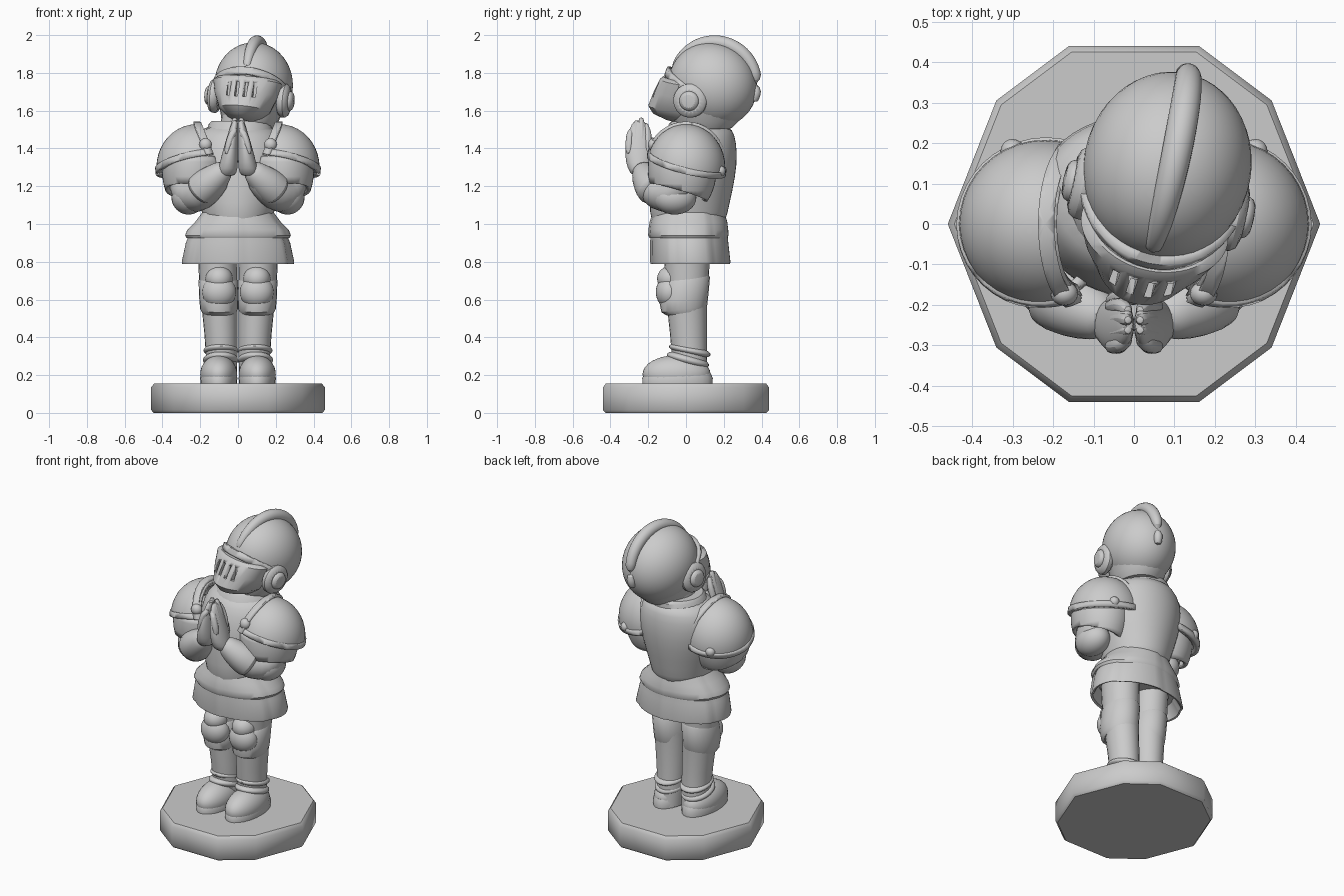
import bpy, bmesh
from math import sin, cos, pi, radians
from mathutils import Matrix, Vector

cube = bpy.data.objects.get("Cube")
if cube:
    bpy.data.objects.remove(cube, do_unlink=True)

stone = bpy.data.materials.new("stone grey")
stone.use_nodes = True
stone.diffuse_color = (0.6, 0.6, 0.6, 1)
stone.node_tree.nodes["Principled BSDF"].inputs["Base Color"].default_value = (0.6, 0.6, 0.6, 1)

# The head is turned towards the model's right and leans slightly left
HEAD = (Matrix.Translation((0.072, 0.13, 1.62)) @ Matrix.Rotation(radians(4), 4, 'Y')
        @ Matrix.Rotation(radians(-12), 4, 'Z') @ Matrix.Translation((0, 0, -1.62)))


def finish(name, bm, mat=None, mirror=False, subsurf=0, solid=0, angle=40):
    bmesh.ops.recalc_face_normals(bm, faces=bm.faces)
    if mat:
        bm.transform(mat)
    me = bpy.data.meshes.new(name)
    bm.to_mesh(me)
    bm.free()
    me.materials.append(stone)
    ob = bpy.data.objects.new(name, me)
    bpy.context.collection.objects.link(ob)
    if solid:
        m = ob.modifiers.new("Thickness", 'SOLIDIFY')
        m.thickness, m.offset = solid, -1
    if subsurf:
        m = ob.modifiers.new("Smooth", 'SUBSURF')
        m.levels = m.render_levels = subsurf
    if mirror:
        ob.modifiers.new("Mirror", 'MIRROR')
    bpy.ops.object.select_all(action='DESELECT')
    ob.select_set(True)
    bpy.context.view_layer.objects.active = ob
    bpy.ops.object.shade_smooth_by_angle(angle=radians(angle))
    return ob


def skin(bm, rings):
    """Bridge rings of points and cap both ends."""
    vs = [[bm.verts.new(p) for p in r] for r in rings]
    n = len(vs[0])
    for a, b in zip(vs, vs[1:]):
        for i in range(n):
            j = (i + 1) % n
            bm.faces.new((a[i], a[j], b[j], b[i]))
    bm.faces.new(vs[0])
    bm.faces.new(vs[-1])


def loft(name, rings, n=24, tilt=0, pleat=0, **kw):
    """Rings are (z, centre x, half width, front y, back y)."""
    bm = bmesh.new()
    out = []
    for z, cx, rx, y0, y1 in rings:
        cy, ry = (y0 + y1) / 2, (y1 - y0) / 2
        ring = []
        for i in range(n):
            a = 2 * pi * i / n
            k = 1 + pleat * ((6 * i / n + 0.4) % 1)
            y = ry * k * sin(a)
            ring.append((cx + rx * k * cos(a), cy + y, z + tilt * y))
        out.append(ring)
    skin(bm, out)
    return finish(name, bm, **kw)


def limb(name, path, n=14, subsurf=1, **kw):
    """Round tube through (x, y, z, radius) points."""
    bm = bmesh.new()
    pts = [Vector(p[:3]) for p in path]
    out = []
    for i, p in enumerate(path):
        d = pts[min(i + 1, len(pts) - 1)] - pts[max(i - 1, 0)]
        q = d.to_track_quat('Z', 'X' if abs(d.normalized().x) < 0.8 else 'Y')
        out.append([pts[i] + q @ Vector((p[3] * cos(t), p[3] * sin(t), 0))
                    for t in (2 * pi * k / n for k in range(n))])
    skin(bm, out)
    return finish(name, bm, subsurf=subsurf, **kw)


def ball(name, centre, radii, cuts=(), rot=(0, 'X'), seg=32, **kw):
    """Ellipsoid; each cut (point, normal) removes what lies along its normal."""
    bm = bmesh.new()
    bmesh.ops.create_uvsphere(bm, u_segments=seg, v_segments=seg // 2, radius=1)
    bm.transform(Matrix.Translation(centre) @ Matrix.Rotation(radians(rot[0]), 4, rot[1])
                 @ Matrix.Diagonal((*radii, 1)))
    for co, no in cuts:
        bmesh.ops.bisect_plane(bm, geom=bm.verts[:] + bm.edges[:] + bm.faces[:],
                               plane_co=co, plane_no=no, clear_outer=True)
    return finish(name, bm, **kw)


# Ten-sided base
bm = bmesh.new()
quarter = [(0.46, 0), (0.34, 0.305), (0.16, 0.44)]
half = quarter + [(-x, y) for x, y in reversed(quarter)]
outline = half + [(x, -y) for x, y in reversed(half[1:-1])]
skin(bm, [[(x * s, y * s, z) for x, y in outline]
          for z, s in ((0, 0.97), (0.015, 1), (0.135, 1), (0.155, 0.965))])
finish("base", bm, angle=44)

# Feet and legs
ball("shoe", (0.102, -0.05, 0.205), (0.098, 0.18, 0.1), [((0, 0, 0.15), (0, 0, -1))], mirror=True)
loft("shoe_sole", [(0.15, 0.102, 0.095, -0.23, 0.14), (0.185, 0.102, 0.099, -0.232, 0.142),
                   (0.21, 0.102, 0.09, -0.215, 0.13)], mirror=True)
loft("leg", [(0.16, 0.09, 0.08, -0.06, 0.12), (0.3, 0.086, 0.084, -0.075, 0.11),
             (0.42, 0.09, 0.088, -0.085, 0.11), (0.56, 0.097, 0.095, -0.1, 0.11),
             (0.7, 0.104, 0.102, -0.11, 0.12), (0.9, 0.11, 0.105, -0.12, 0.13)], mirror=True)
ball("ankle_ring", (0.09, 0.02, 0.33), (0.093, 0.112, 0.03), rot=(-12, 'X'), mirror=True)
ball("instep_ring", (0.092, 0.01, 0.28), (0.094, 0.115, 0.035), rot=(-15, 'X'), mirror=True)
loft("knee_guard", [(0.53, 0.1, 0.09, -0.1, 0.1), (0.55, 0.1, 0.1, -0.13, 0.112),
                    (0.6, 0.102, 0.103, -0.14, 0.118), (0.7, 0.104, 0.105, -0.125, 0.127),
                    (0.72, 0.104, 0.095, -0.1, 0.115)], tilt=0.15, mirror=True)
ball("knee_cap", (0.1, -0.085, 0.64), (0.09, 0.075, 0.088), mirror=True)
ball("knee_crown", (0.1, -0.075, 0.71), (0.072, 0.078, 0.07), mirror=True)

# Two-tier armoured skirt, hollow below
loft("skirt_lower", [(0.86, 0, 0.24, -0.14, 0.18), (0.79, 0, 0.28, -0.165, 0.215),
                     (0.787, 0, 0.29, -0.18, 0.226), (0.8, 0, 0.293, -0.182, 0.228),
                     (0.9, 0, 0.272, -0.183, 0.217), (0.98, 0, 0.24, -0.178, 0.21)],
     n=60, pleat=0.04)
loft("skirt_upper", [(0.95, 0, 0.24, -0.16, 0.19), (0.925, 0, 0.268, -0.187, 0.212),
                     (0.94, 0, 0.277, -0.195, 0.22), (0.97, 0, 0.265, -0.193, 0.218),
                     (1.01, 0, 0.225, -0.188, 0.213), (1.06, 0, 0.188, -0.17, 0.2)],
     n=60, pleat=0.03)

# Body and neck
loft("breastplate", [(0.99, 0, 0.16, -0.15, 0.18), (1.02, 0, 0.185, -0.19, 0.215),
                     (1.1, 0, 0.2, -0.195, 0.23), (1.25, 0, 0.245, -0.19, 0.265),
                     (1.38, 0, 0.26, -0.17, 0.275), (1.47, 0, 0.23, -0.13, 0.26),
                     (1.53, 0, 0.17, -0.08, 0.235)], subsurf=1)
loft("collar", [(1.44, 0.01, 0.19, -0.12, 0.24), (1.53, 0.01, 0.165, -0.09, 0.235),
                (1.545, 0.01, 0.15, -0.075, 0.22)])
loft("neck", [(1.48, 0.03, 0.13, -0.07, 0.2), (1.62, 0.05, 0.13, -0.06, 0.24)])

# Shoulder armour
C, R = (0.22, 0, 1.3), (0.212, 0.208, 0.228)
SLOPE = Vector((0.2, 0.25, 1))
low = ((0.3, 0, 1.29), -SLOPE)
inner = ((0.1, 0, 1.3), (-1, 0, 0.4))
ball("shoulder_plate", C, R, [low, inner], solid=0.03, seg=40, mirror=True)
ball("shoulder_rim", C, [r + 0.007 for r in R], [low, inner, ((0.3, 0, 1.325), SLOPE)],
     solid=0.03, seg=40, mirror=True)
ball("shoulder_flange", C, [r + 0.015 for r in R],
     [inner, ((0.14, 0, 1.3), (1, 0, -0.4)), low], solid=0.03, seg=40, mirror=True)
ball("upper_arm_plate", (0.235, -0.02, 1.29), (0.168, 0.182, 0.25),
     [((0.3, 0, 1.16), (0.1, -0.3, -1)), ((0.3, 0, 1.36), (0, 0, 1)), inner],
     solid=0.025, seg=40, mirror=True)
ball("front_rivet", (0.172, -0.172, 1.42), (0.034, 0.03, 0.034), seg=16, mirror=True)
ball("back_rivet", (0.3, 0.18, 1.28), (0.03, 0.03, 0.03), seg=16, mirror=True)

# Bent arms and gauntlets
limb("arm", [(0.25, 0.02, 1.42, 0.08), (0.275, 0.0, 1.3, 0.1), (0.275, -0.04, 1.19, 0.1),
             (0.25, -0.09, 1.145, 0.1), (0.2, -0.145, 1.16, 0.098), (0.14, -0.19, 1.21, 0.085),
             (0.08, -0.225, 1.27, 0.065)], mirror=True)
ball("elbow_cup", (0.262, -0.06, 1.14), (0.09, 0.115, 0.09), rot=(20, 'Y'), mirror=True)
limb("gauntlet_cuff", [(0.205, -0.16, 1.17, 0.07), (0.2, -0.165, 1.175, 0.1),
                       (0.145, -0.2, 1.225, 0.088), (0.09, -0.225, 1.27, 0.068),
                       (0.06, -0.235, 1.31, 0.045)], mirror=True)
loft("palm", [(1.25, 0.06, 0.045, -0.28, -0.2), (1.29, 0.053, 0.052, -0.31, -0.185),
              (1.36, 0.044, 0.044, -0.325, -0.175), (1.44, 0.033, 0.033, -0.318, -0.185),
              (1.51, 0.021, 0.022, -0.298, -0.2), (1.55, 0.014, 0.014, -0.275, -0.22)],
     subsurf=1, mirror=True)
for i, tip in enumerate((1.51, 1.55, 1.565, 1.535)):
    y = -0.302 + 0.033 * i
    limb(f"finger_{i + 1}", [(0.06, y, 1.36, 0.018), (0.05, y, 1.42, 0.022),
                             (0.032, y + 0.004, 1.48, 0.021),
                             (0.018, y * 0.75 - 0.06, tip - 0.02, 0.018),
                             (0.014, y * 0.75 - 0.06, tip, 0.011)], n=8, mirror=True)
limb("thumb", [(0.055, -0.2, 1.31, 0.03), (0.038, -0.182, 1.38, 0.027),
               (0.02, -0.178, 1.44, 0.02), (0.016, -0.18, 1.46, 0.01)], n=8, mirror=True)

# Helmet dome, crest and brow
D, S = (0, 0.012, 1.735), (0.207, 0.238, 0.225)
ball("helmet_dome", D, S, rot=(-25, 'X'), mat=HEAD, seg=48)
loft("helmet_skirt", [(1.51, 0, 0.125, -0.16, 0.115), (1.55, 0, 0.15, -0.2, 0.155),
                      (1.65, 0, 0.18, -0.19, 0.2)], mat=HEAD)
arc = [radians(22 + 10 * i) for i in range(19)]
limb("helmet_crest", [(0, 0.02 - 0.23 * cos(a), 1.735 + 0.23 * sin(a),
                       0.024 + 0.016 * sin(pi * i / 18)) for i, a in enumerate(arc)],
     n=10, mat=HEAD)
lean = Vector((0, 0.6, 1))
ball("helmet_brow", (0, 0, 1.74), (0.215, 0.252, 0.23),
     [((0, -0.24, 1.79), -lean), ((0, -0.24, 1.835), lean), ((0, -0.04, 0), (0, 1, 0))],
     solid=0.035, mat=HEAD, seg=48)

# Visor with four cut slits
visor = loft("visor", [(1.535, 0, 0.05, -0.24, -0.05), (1.56, 0, 0.09, -0.31, -0.02),
                       (1.6, 0, 0.135, -0.335, -0.02), (1.68, 0, 0.168, -0.303, -0.02),
                       (1.75, 0, 0.185, -0.268, -0.02), (1.765, 0, 0.165, -0.25, -0.02)],
             n=48, tilt=-0.15, mat=HEAD)
bm = bmesh.new()
for x in (-0.07, -0.023, 0.023, 0.07):
    bmesh.ops.create_cube(bm, size=1, matrix=Matrix.Translation((x, -0.33, 1.71))
                          @ Matrix.Diagonal((0.018, 0.13, 0.075, 1)))
slits = finish("slit_cutter", bm, mat=HEAD)
slits.hide_render = True
slits.hide_set(True)
cut = visor.modifiers.new("Slits", 'BOOLEAN')
cut.operation, cut.object = 'DIFFERENCE', slits

# Ear discs
for side, s in (("left", 1), ("right", -1)):
    for part, r, x0, x1 in (("disc", 0.095, 0.15, 0.222), ("boss", 0.055, 0.2, 0.242)):
        limb(f"{side}_ear_{part}", [(s * x0, -0.07, 1.665, r), (s * (x1 - 0.02), -0.07, 1.665, r),
                                    (s * x1, -0.07, 1.665, r * 0.75)], n=20, mat=HEAD)
